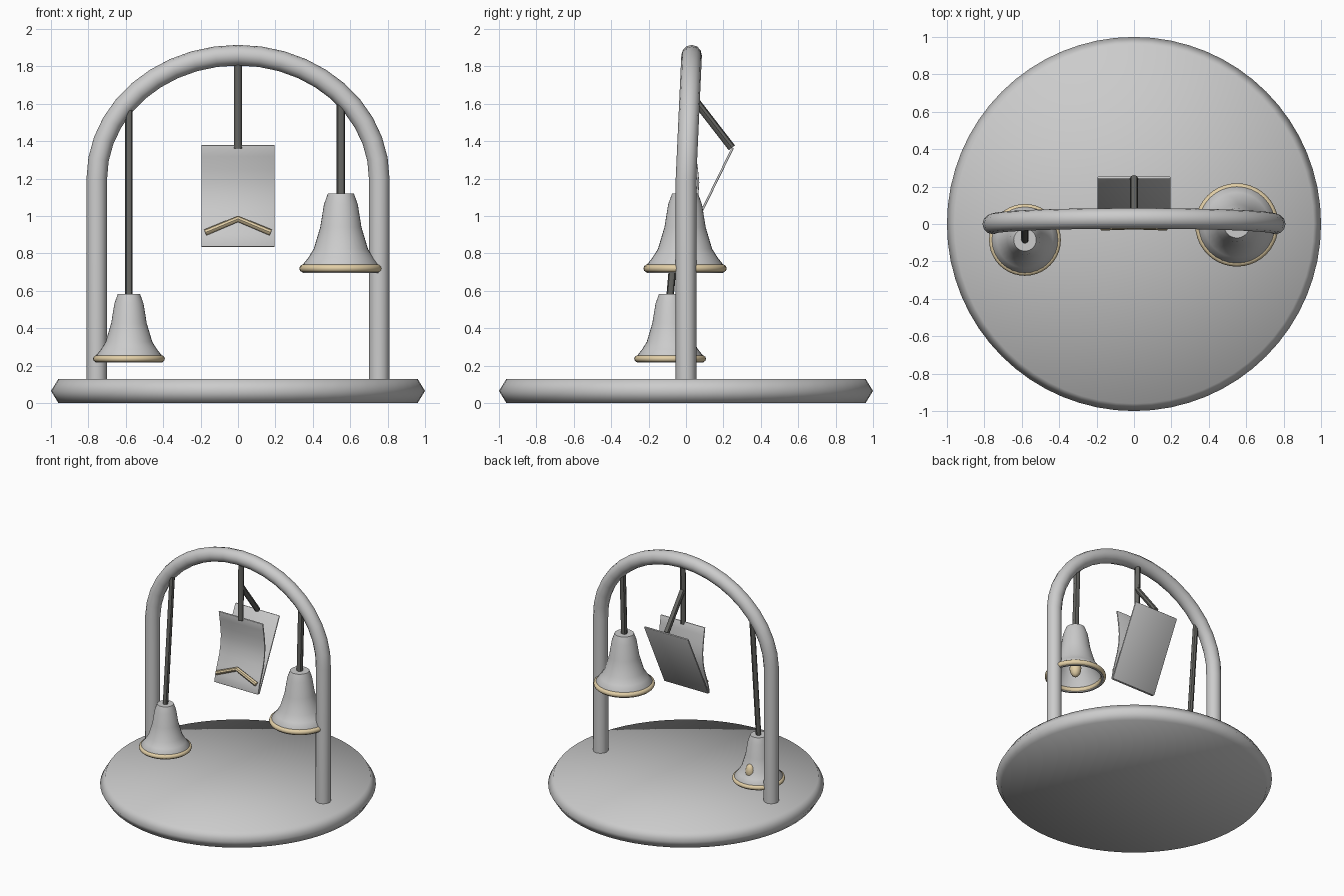
import bpy, bmesh, math
from mathutils import Vector

if "Cube" in bpy.data.objects:
    bpy.data.objects.remove(bpy.data.objects["Cube"])


def material(name, rgb):
    m = bpy.data.materials.new(name)
    m.diffuse_color = (*rgb, 1)
    m.use_nodes = True
    m.node_tree.nodes["Principled BSDF"].inputs["Base Color"].default_value = m.diffuse_color
    return m


BRASS = material("brass", (0.76, 0.62, 0.38))
DARK = material("dark_metal", (0.13, 0.13, 0.12))


def finish(obj, mat=None, angle=45):
    if mat:
        obj.data.materials.append(mat)
    bpy.ops.object.select_all(action='DESELECT')
    obj.select_set(True)
    bpy.context.view_layer.objects.active = obj
    if obj.type == 'CURVE':
        bpy.ops.object.convert(target='MESH')
        obj = bpy.context.object
    bpy.ops.object.shade_smooth_by_angle(angle=math.radians(angle))
    return obj


def from_bmesh(name, bm):
    bmesh.ops.recalc_face_normals(bm, faces=bm.faces)
    me = bpy.data.meshes.new(name)
    bm.to_mesh(me)
    bm.free()
    obj = bpy.data.objects.new(name, me)
    bpy.context.collection.objects.link(obj)
    return obj


def lathe(name, profile, loc=(0, 0, 0), seg=32, mat=None, angle=45):
    bm = bmesh.new()
    vs = [bm.verts.new((r, 0, z)) for r, z in profile]
    es = [bm.edges.new(p) for p in zip(vs, vs[1:])]
    bmesh.ops.spin(bm, geom=vs + es, cent=(0, 0, 0), axis=(0, 0, 1),
                   angle=2 * math.pi, steps=seg, use_duplicate=False)
    bmesh.ops.remove_doubles(bm, verts=bm.verts, dist=1e-4)
    obj = from_bmesh(name, bm)
    obj.location = loc
    return finish(obj, mat, angle)


def tube(name, pts, radius, mat=None, res=2):
    cu = bpy.data.curves.new(name, 'CURVE')
    cu.dimensions = '3D'
    cu.bevel_depth = radius
    cu.bevel_resolution = res
    cu.use_fill_caps = True
    sp = cu.splines.new('POLY')
    sp.points.add(len(pts) - 1)
    for p, co in zip(sp.points, pts):
        p.co = (*co, 1)
    obj = bpy.data.objects.new(name, cu)
    bpy.context.collection.objects.link(obj)
    return finish(obj, mat)


def plate(name, path, half_width, thickness):
    # sheet swept along x from a (y, z) path
    bm = bmesh.new()
    rows = [[bm.verts.new((x, y, z)) for x in (-half_width, half_width)] for y, z in path]
    for a, b in zip(rows, rows[1:]):
        bm.faces.new((a[0], a[1], b[1], b[0]))
    obj = from_bmesh(name, bm)
    sol = obj.modifiers.new("thickness", 'SOLIDIFY')
    sol.thickness = thickness
    sol.offset = 0
    bev = obj.modifiers.new("soft_edges", 'BEVEL')
    bev.width = 0.004
    bev.segments = 2
    return finish(obj)


def bell(side, centre, rim_z, s, top, clapper_offset):
    x, y = centre
    # hollow flared shell
    outer = [(0, .345), (.06, .345), (.078, .295), (.095, .19), (.125, .09),
             (.15, .05), (.178, .015), (.178, -.02)]
    inner = [(.166, -.02), (.16, .012), (.112, .09), (.082, .19), (.066, .285), (0, .325)]
    lathe(side + "_bell", [(r * s, z * s) for r, z in outer + inner], (x, y, rim_z), 32)
    # brass rim ring
    bpy.ops.mesh.primitive_torus_add(location=(x, y, rim_z), major_radius=.174 * s,
                                     minor_radius=.018 * s, major_segments=40, minor_segments=10)
    ring = bpy.context.object
    ring.name = side + "_bell_rim"
    finish(ring, BRASS)
    # clapper
    dy, dz = clapper_offset
    bpy.ops.mesh.primitive_uv_sphere_add(segments=16, ring_count=10, radius=1,
                                         location=(x, y + dy, rim_z + dz))
    clap = bpy.context.object
    clap.name = side + "_clapper"
    clap.scale = (.037 * s, .037 * s, .06 * s)
    finish(clap, BRASS)
    # hanging rod
    tube(side + "_bell_rod", [top, (x, y, rim_z + .335 * s)], .02 * s, DARK)


# round base with bevelled rim
lathe("base", [(0, 0), (.96, 0), (1, .065), (.96, .13), (0, .13)], seg=64, angle=65)

# arch with legs, leaning slightly back at the crown
N = 20
arc = []
for i in range(N + 1):
    a = math.pi * (1 - i / N)
    arc.append((.755 * math.cos(a), .03 * math.sin(a), 1.2 + .66 * math.sin(a)))
tube("arch", [(-.755, 0, .12)] + arc + [(.755, 0, .12)], .055, res=4)

# two bells
bell("left", (-.583, -.085), .237, 1.0, (-.583, .005, 1.61), (.103, .09))
bell("right", (.55, -.005), .72, 1.16, (.55, .015, 1.64), (0, .065))

# folded card hanging in the middle
plate("front_card", [(.037, 1.38), (.048, 1.32), (.058, 1.25), (.065, 1.18), (.06, 1.11),
                     (.045, 1.04), (.02, .97), (-.005, .9), (-.02, .835)], .195, .012)
plate("back_card", [(.25, 1.365), (-.009, .835)], .195, .012)

# card hanger: vertical rod and a branch to the back card
tube("card_rod", [(0, .04, 1.84), (0, .035, 1.36)], .021, DARK)
tube("card_branch", [(0, .04, 1.63), (0, .245, 1.365)], .021, DARK)

# brass chevron on the front card
tube("chevron", [(-.175, -.018, .912), (0, -.012, .985), (.175, -.018, .912)], .017, BRASS)
